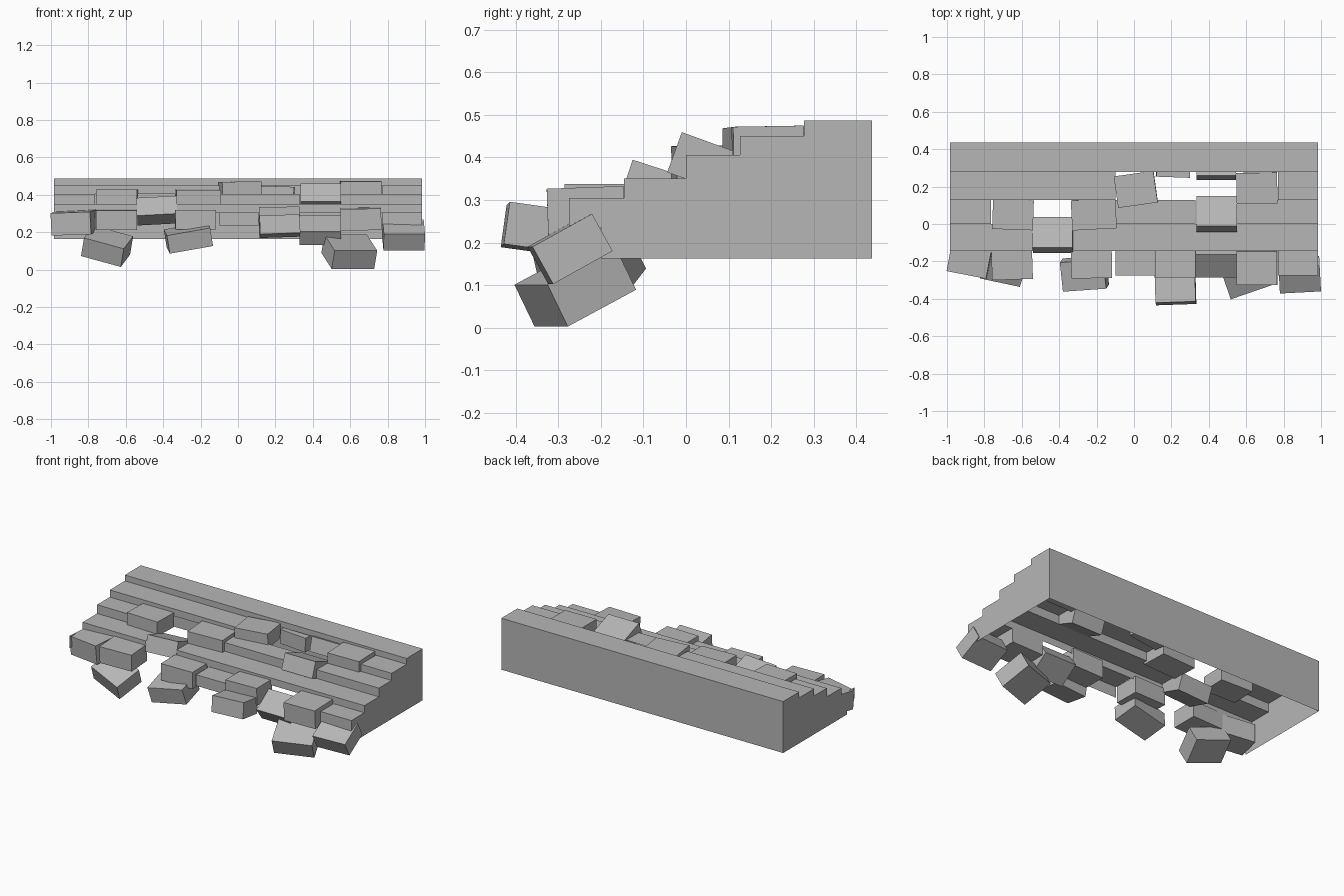
import bpy, bmesh
from math import radians
from mathutils import Euler

if "Cube" in bpy.data.objects:
    bpy.data.objects.remove(bpy.data.objects["Cube"], do_unlink=True)

stone = bpy.data.materials.new("grey stone")
stone.use_nodes = True
GREY = (0.47, 0.47, 0.47, 1)
stone.diffuse_color = GREY
stone.node_tree.nodes["Principled BSDF"].inputs["Base Color"].default_value = GREY

BASE, BACK, END = 0.162, 0.437, 0.985
# Column joints, tread heights and tread edges from front to back
JOINTS = [-END, -0.765, -0.54, -0.33, -0.1, 0.11, 0.33, 0.548, 0.77, END]
HEIGHTS = [0.305, 0.35, 0.405, 0.45, 0.487]
EDGES = [-0.275, -0.145, 0, 0.127, 0.277, BACK]
# Columns whose stones have broken loose, per row
MISSING = [{0, 1, 2, 3, 5, 6, 7}, {2}, {1, 2, 3, 6}, {4, 5, 6, 7}, set()]


def finish(bm, name):
    mesh = bpy.data.meshes.new(name)
    bm.to_mesh(mesh)
    bm.free()
    mesh.materials.append(stone)
    obj = bpy.data.objects.new(name, mesh)
    bpy.context.collection.objects.link(obj)
    return obj


def face(bm, points):
    bm.faces.new([bm.verts.new(p) for p in points])


def brick(name, x, y, z, pitch=0, roll=0, yaw=0, size=(0.218, 0.16, 0.105)):
    bm = bmesh.new()
    bmesh.ops.create_cube(bm, size=1)
    bmesh.ops.scale(bm, vec=size, verts=bm.verts)
    obj = finish(bm, name)
    obj.location = (x, y, z)
    obj.rotation_euler = Euler([radians(a) for a in (pitch, roll, yaw)])


# Treads and risers, an open shell with gaps
for row, (top, gaps) in enumerate(zip(HEIGHTS, MISSING)):
    bm = bmesh.new()
    front, back = EDGES[row], EDGES[row + 1]
    low = HEIGHTS[row - 1] if row else top - 0.07
    for col in range(len(JOINTS) - 1):
        if col in gaps:
            continue
        a, b = JOINTS[col], JOINTS[col + 1]
        face(bm, [(a, front, top), (b, front, top), (b, back, top), (a, back, top)])
        face(bm, [(a, front, low), (b, front, low), (b, front, top), (a, front, top)])
    bmesh.ops.remove_doubles(bm, verts=bm.verts, dist=0.0001)
    # Merge whole runs of stones into plain slabs
    bmesh.ops.dissolve_limit(bm, angle_limit=0.01, verts=bm.verts, edges=bm.edges)
    finish(bm, f"step_{row + 1}")

# Stepped end walls
profile = [(BACK, BASE), (BACK, HEIGHTS[-1])]
for row in reversed(range(5)):
    profile.append((EDGES[row], HEIGHTS[row]))
    profile.append((EDGES[row], HEIGHTS[row - 1] if row else 0.235))
profile += [(-0.2, 0.235), (-0.2, BASE)]
for name, x in (("left_end_wall", END), ("right_end_wall", -END)):
    bm = bmesh.new()
    points = [(x, y, z) for y, z in profile]
    face(bm, points if x < 0 else points[::-1])
    bmesh.ops.recalc_face_normals(bm, faces=bm.faces)
    for f in bm.faces:
        if f.normal.x * x < 0:
            f.normal_flip()
    finish(bm, name)

# Back wall
bm = bmesh.new()
face(bm, [(END, BACK, BASE), (-END, BACK, BASE),
          (-END, BACK, HEIGHTS[-1]), (END, BACK, HEIGHTS[-1])])
finish(bm, "back_wall")

# Loose stones of the bottom row
brick("front_stone_1", -0.88, -0.195, 0.25, 4, -2, -11, (0.215, 0.15, 0.12))
brick("front_stone_2", -0.652, -0.215, 0.267, 2, 0, 2)
brick("front_stone_3", -0.227, -0.21, 0.267, 0, 0, 1)
brick("front_stone_4", 0.222, -0.21, 0.28, 0, -1, 0, (0.218, 0.15, 0.11))
brick("front_stone_5", 0.657, -0.235, 0.27, 2, -1, 0, (0.218, 0.18, 0.115))

# Stones tumbling out in front
brick("fallen_stone_1", -0.7, -0.215, 0.125, 24, 15, -12, (0.225, 0.17, 0.11))
brick("fallen_stone_2", -0.265, -0.265, 0.17, 12, -10, 4, (0.235, 0.16, 0.1))
brick("fallen_stone_3", 0.222, -0.35, 0.232, -8, -2, 2, (0.215, 0.15, 0.1))
brick("fallen_stone_4", 0.44, -0.2, 0.21, 35, 0, 0, (0.22, 0.15, 0.09))
brick("fallen_stone_5", 0.595, -0.26, 0.095, 27, 0, 19, (0.24, 0.19, 0.11))
brick("fallen_stone_6", 0.885, -0.272, 0.185, 29, 0, 3, (0.22, 0.16, 0.1))

# Loose stones of the middle and upper rows
brick("middle_stone_1", -0.647, 0.05, 0.382, 0, 0, -2, (0.218, 0.16, 0.09))
brick("middle_stone_2", -0.433, -0.06, 0.315, -18, -3, 0, (0.215, 0.17, 0.1))
brick("middle_stone_3", -0.215, 0.052, 0.382, 1, 0, 3, (0.238, 0.16, 0.09))
brick("middle_stone_4", 0.442, 0.053, 0.383, -20, 0, 0, (0.215, 0.17, 0.1))
brick("upper_stone_1", 0.01, 0.185, 0.425, 0, -1, 8, (0.213, 0.17, 0.09))
brick("upper_stone_2", 0.21, 0.32, 0.4, 0, 2, -2, (0.18, 0.14, 0.09))
brick("upper_stone_3", 0.44, 0.31, 0.4, -15, 0, 0, (0.21, 0.13, 0.09))
brick("upper_stone_4", 0.657, 0.192, 0.428, 1, 0, 1, (0.218, 0.165, 0.09))
